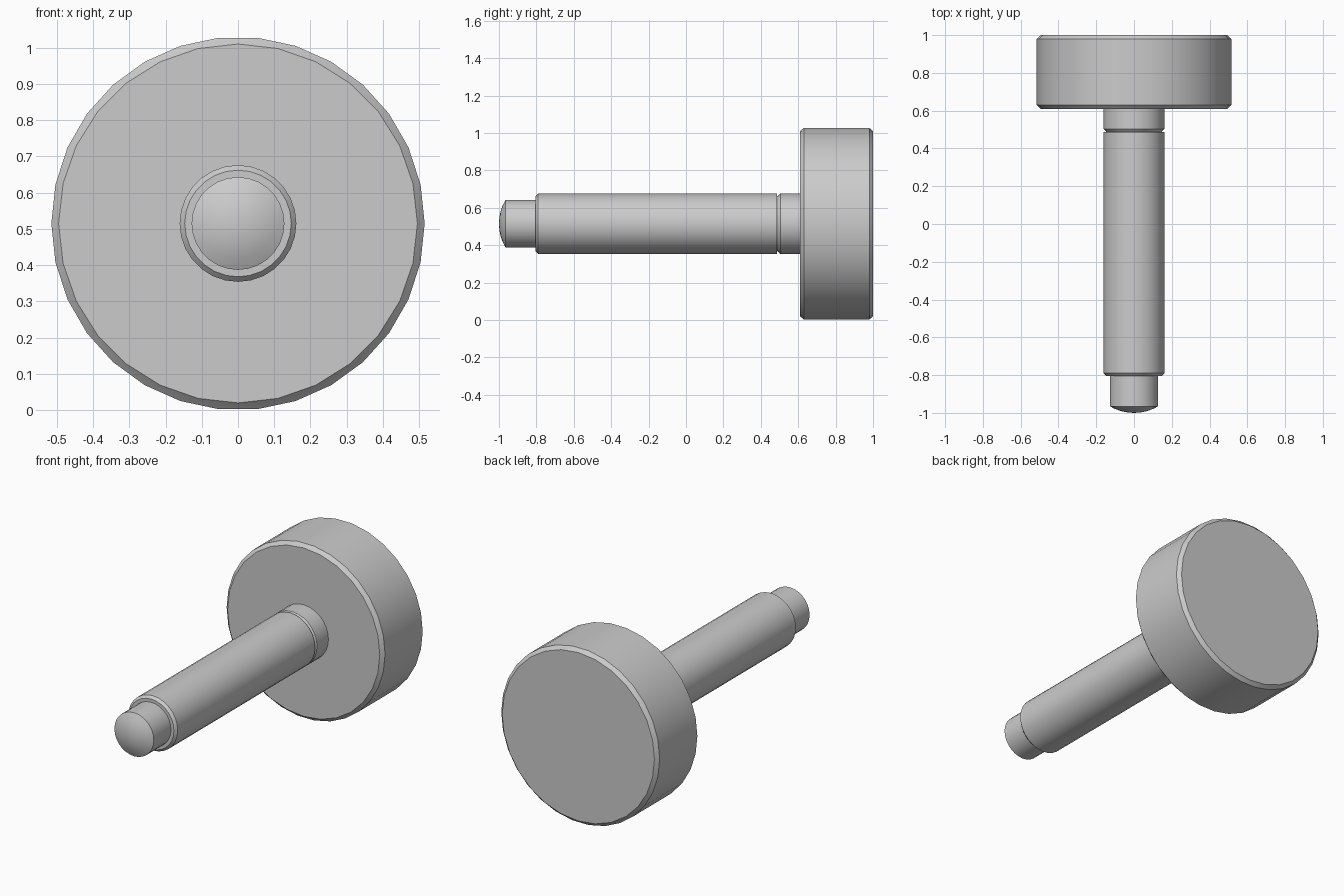
import bpy, bmesh, math
from mathutils import Vector

cube = bpy.data.objects.get("Cube")
if cube:
    bpy.data.objects.remove(cube, do_unlink=True)

AXIS_Z = 0.515  # height of the long axis

metal = bpy.data.materials.new("plain_grey_metal")
metal.use_nodes = True
GREY = (0.6, 0.6, 0.6, 1)
metal.diffuse_color = GREY
metal.node_tree.nodes["Principled BSDF"].inputs["Base Color"].default_value = GREY


def ring(bm, y, radius, sides):
    """Circle of vertices around the long axis."""
    return [bm.verts.new((radius * math.cos(a), y, AXIS_Z + radius * math.sin(a)))
            for a in (2 * math.pi * i / sides for i in range(sides))]


def finish(bm, name):
    bmesh.ops.recalc_face_normals(bm, faces=bm.faces[:])
    mesh = bpy.data.meshes.new(name)
    bm.to_mesh(mesh)
    bm.free()
    mesh.materials.append(metal)
    obj = bpy.data.objects.new(name, mesh)
    bpy.context.collection.objects.link(obj)
    bpy.ops.object.select_all(action='DESELECT')
    obj.select_set(True)
    bpy.context.view_layer.objects.active = obj
    bpy.ops.object.shade_smooth_by_angle(angle=math.radians(25))
    return obj


def lathe(name, profile, sides=28):
    """Closed turned part from (y, radius) points; zero radius makes a pole."""
    bm = bmesh.new()
    rings = [ring(bm, y, r, sides) if r else [bm.verts.new((0, y, AXIS_Z))]
             for y, r in profile]
    for a, b in zip(rings, rings[1:]):
        for i in range(sides):
            j = (i + 1) % sides
            corners = [a[i % len(a)], a[j % len(a)], b[j % len(b)], b[i % len(b)]]
            bm.faces.new(list(dict.fromkeys(corners)))
    for end in (rings[0], rings[-1]):
        if len(end) > 1:
            bm.faces.new(end)
    return finish(bm, name)


# Round head: coarse outer wall with chamfered rims
bm = bmesh.new()
for y, radius, sides in ((0.61, 0.495, 28), (0.63, 0.515, 30),
                         (0.98, 0.515, 30), (1.0, 0.495, 28)):
    ring(bm, y, radius, sides)
bmesh.ops.convex_hull(bm, input=bm.verts[:])
bmesh.ops.dissolve_limit(bm, angle_limit=math.radians(1),
                         verts=bm.verts[:], edges=bm.edges[:])
finish(bm, "head")

# Shank: collar, narrow groove, long body and chamfered shoulder
lathe("shank", [(0.62, 0.161), (0.504, 0.161), (0.487, 0.146),
                (0.486, 0.161), (-0.79, 0.161), (-0.805, 0.147)])

# Domed tip: a plain pin closed by a shallow spherical cap
TIP_R, RISE = 0.128, 0.035
sphere_r = (TIP_R ** 2 + RISE ** 2) / (2 * RISE)
half = math.asin(TIP_R / sphere_r)
dome = [(sphere_r - 1 - sphere_r * math.cos(half * k / 4),
         sphere_r * math.sin(half * k / 4)) for k in range(4, -1, -1)]
lathe("domed_tip", [(-0.79, TIP_R)] + dome)
